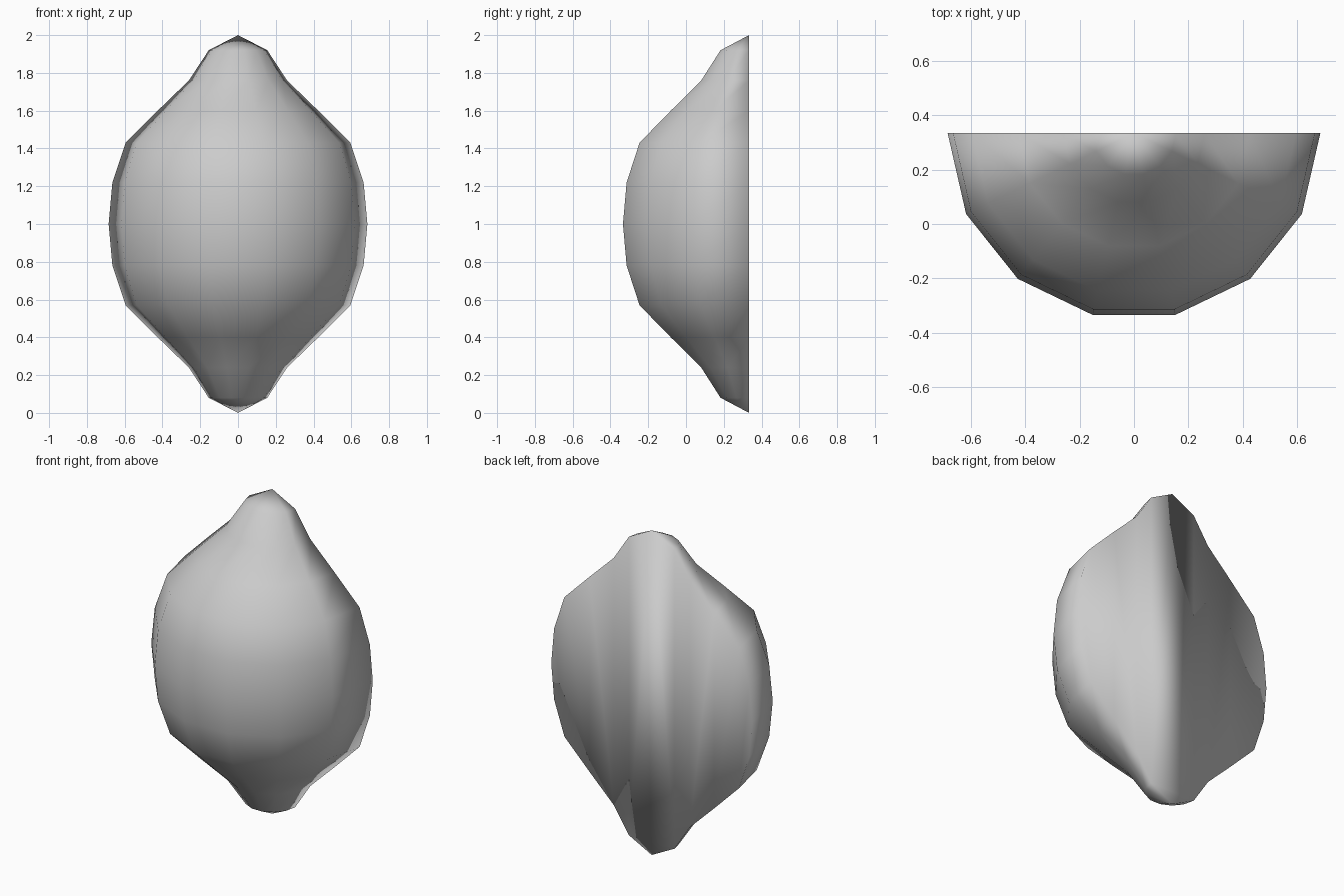
import bpy, bmesh, math

if "Cube" in bpy.data.objects:
    bpy.data.objects.remove(bpy.data.objects["Cube"])

# Half profile of the fruit (radius, z), from bottom nub to equator; mirrored for the top
lower = [(0.155, 0.08), (0.26, 0.24), (0.425, 0.40), (0.595, 0.57), (0.665, 0.78)]
profile = lower + [(0.685, 1.0)] + [(r, 2 - z) for r, z in reversed(lower)]
SEGMENTS = 7          # half of a 14-sided revolve
AXIS_Y = 0.334        # cut plane

bm = bmesh.new()
bottom = bm.verts.new((0, AXIS_Y, 0))
top = bm.verts.new((0, AXIS_Y, 2))
rings = []
for r, z in profile:
    ring = []
    for i in range(SEGMENTS + 1):
        a = math.pi + math.pi * i / SEGMENTS
        ring.append(bm.verts.new((r * math.cos(a), AXIS_Y + r * math.sin(a), z)))
    rings.append(ring)

# Rounded peel
for i in range(SEGMENTS):
    bm.faces.new((bottom, rings[0][i + 1], rings[0][i]))
    bm.faces.new((top, rings[-1][i], rings[-1][i + 1]))
    for lo, hi in zip(rings, rings[1:]):
        bm.faces.new((lo[i], lo[i + 1], hi[i + 1], hi[i]))

# Flat cut face at the back, in vertical strips
n = len(rings)
for side in (0, -1):
    rim = [ring[side] for ring in rings]
    for k in range(n // 2 - 1):
        bm.faces.new((rim[k], rim[k + 1], rim[n - 2 - k], rim[n - 1 - k]))
    m = n // 2
    bm.faces.new((rim[m - 1], rim[m], rim[m + 1]))
bm.faces.new((bottom, rings[0][0], rings[-1][0], top, rings[-1][-1], rings[0][-1]))

bmesh.ops.recalc_face_normals(bm, faces=bm.faces)
for f in bm.faces:
    f.smooth = True
mesh = bpy.data.meshes.new("half_lemon")
bm.to_mesh(mesh)
bm.free()
obj = bpy.data.objects.new("half_lemon", mesh)
bpy.context.collection.objects.link(obj)
